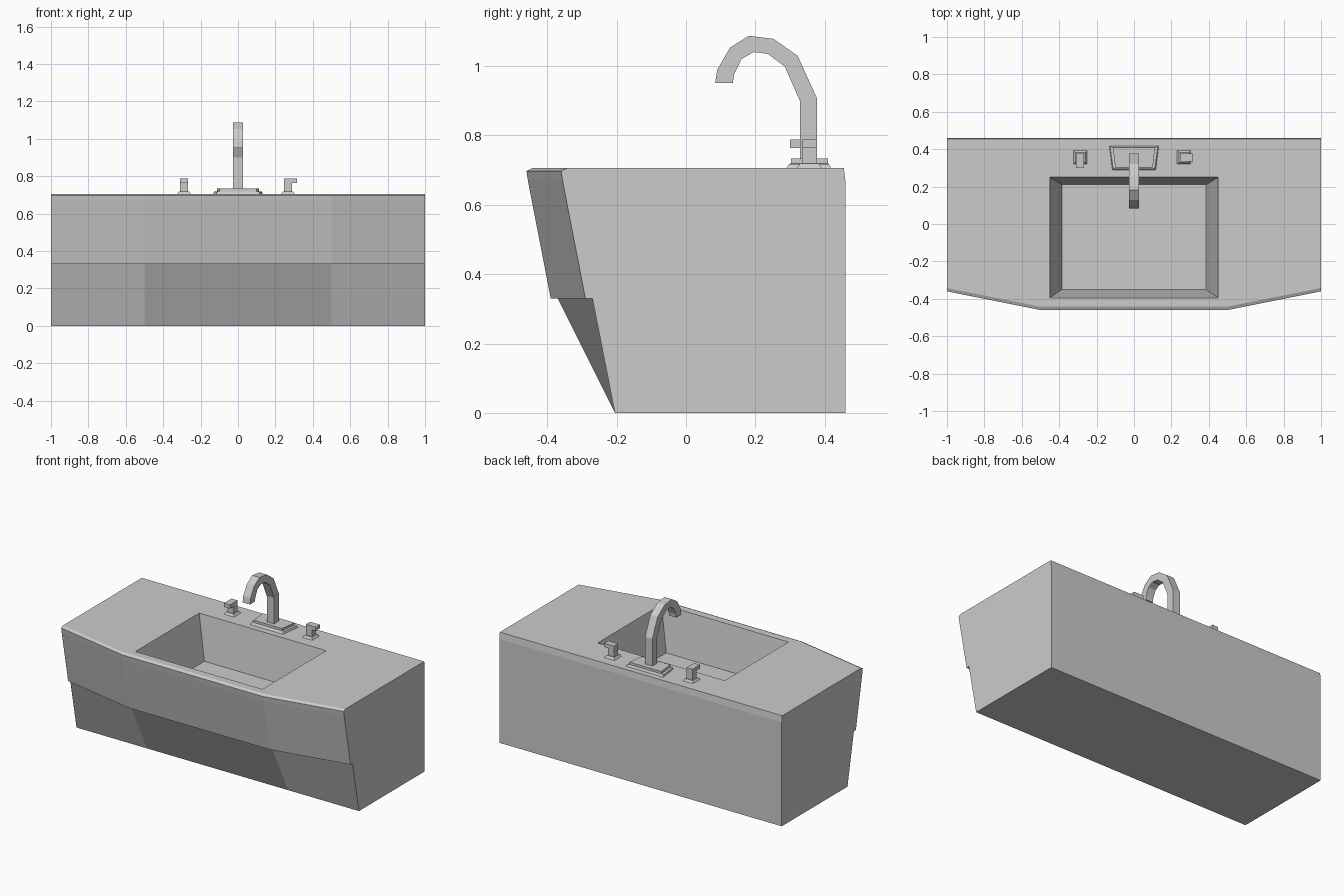
import bpy, bmesh

if "Cube" in bpy.data.objects:
    bpy.data.objects.remove(bpy.data.objects["Cube"])


def finish(name, bm):
    bmesh.ops.recalc_face_normals(bm, faces=bm.faces)
    mesh = bpy.data.meshes.new(name)
    bm.to_mesh(mesh)
    bm.free()
    obj = bpy.data.objects.new(name, mesh)
    bpy.context.collection.objects.link(obj)
    return obj


def loft(name, rings):
    """Closed solid through rings that all have the same point count."""
    bm = bmesh.new()
    vs = [[bm.verts.new(p) for p in ring] for ring in rings]
    n = len(vs[0])
    for a, b in zip(vs, vs[1:]):
        for i in range(n):
            j = (i + 1) % n
            bm.faces.new((a[i], a[j], b[j], b[i]))
    bm.faces.new(vs[0])
    bm.faces.new(vs[-1])
    return finish(name, bm)


def rect(x0, x1, y0, y1, z):
    return [(x0, y0, z), (x1, y0, z), (x1, y1, z), (x0, y1, z)]


def box(name, x0, x1, y0, y1, z0, z1):
    return loft(name, [rect(x0, x1, y0, y1, z0), rect(x0, x1, y0, y1, z1)])


TOP = 0.706


# Vanity body: side profile swept across x, bowed forward in the middle
def section(x, bow):
    return [(x, 0.46, 0), (x, -0.205, 0),
            (x, -0.27 - bow, 0.33), (x, -0.29 - bow, 0.33),
            (x, -0.355 - bow, 0.665), (x, -0.36 - bow, 0.697),
            (x, -0.342 - bow, TOP), (x, 0.455, TOP), (x, 0.46, 0.665)]


body = loft("vanity_body", [section(-1, 0), section(-0.5, 0.1),
                            section(0.5, 0.1), section(1, 0)])

# Basin: tapered recess cut from the top
FLOOR, ABOVE = 0.43, 0.05
t = ABOVE / (TOP - FLOOR)
cutter = loft("basin_cutter", [
    rect(-0.385, 0.385, -0.35, 0.21, FLOOR),
    rect(-0.45, 0.45, -0.395, 0.25, TOP),
    rect(-0.45 - 0.065 * t, 0.45 + 0.065 * t,
         -0.395 - 0.045 * t, 0.25 + 0.04 * t, TOP + ABOVE)])
cutter.hide_render = True
mod = body.modifiers.new("basin", 'BOOLEAN')
mod.operation = 'DIFFERENCE'
mod.solver = 'EXACT'
mod.object = cutter
bpy.context.view_layer.objects.active = body
bpy.ops.object.modifier_apply(modifier=mod.name)
bpy.data.objects.remove(cutter)


# Faucet plate: flared foot and a raised tier, wider at the back
def trapezoid(front, back, y0, y1, z):
    return [(-front, y0, z), (front, y0, z), (back, y1, z), (-back, y1, z)]


loft("faucet_plate", [trapezoid(0.117, 0.134, 0.287, 0.42, TOP - 0.004),
                      trapezoid(0.112, 0.128, 0.297, 0.412, 0.717),
                      trapezoid(0.100, 0.113, 0.302, 0.41, 0.719),
                      trapezoid(0.100, 0.113, 0.302, 0.41, 0.734)])

# Spout: square tube along outer and inner bend points (y, z)
outer = [(0.377, 0.72), (0.377, 0.908), (0.322, 1.029), (0.253, 1.078),
         (0.181, 1.087), (0.127, 1.053), (0.09, 0.989), (0.084, 0.951)]
inner = [(0.328, 0.72), (0.328, 0.9), (0.285, 0.998), (0.236, 1.035),
         (0.195, 1.04), (0.16, 1.02), (0.138, 0.974), (0.135, 0.951)]
w = 0.026
loft("spout", [[(-w, *o), (w, *o), (w, *i), (-w, *i)]
               for o, i in zip(outer, inner)])

# Handles: flared foot, square stem, lever (left points forward, right outward)
for side, cx, dx, dy in (("left", -0.288, 0, 0.035), ("right", 0.267, 0.028, 0)):
    cy, s = 0.356, 0.021

    def sq(r, z):
        return rect(cx - r, cx + r, cy - r, cy + r, z)

    loft(side + "_handle_base", [sq(0.039, TOP - 0.004), sq(0.026, 0.719)])
    box(side + "_handle_stem", cx - s, cx + s, cy - s, cy + s, 0.715, 0.766)
    box(side + "_handle_lever", cx - s, cx + s + dx, cy - s - dy, cy + s,
        0.764, 0.788)
